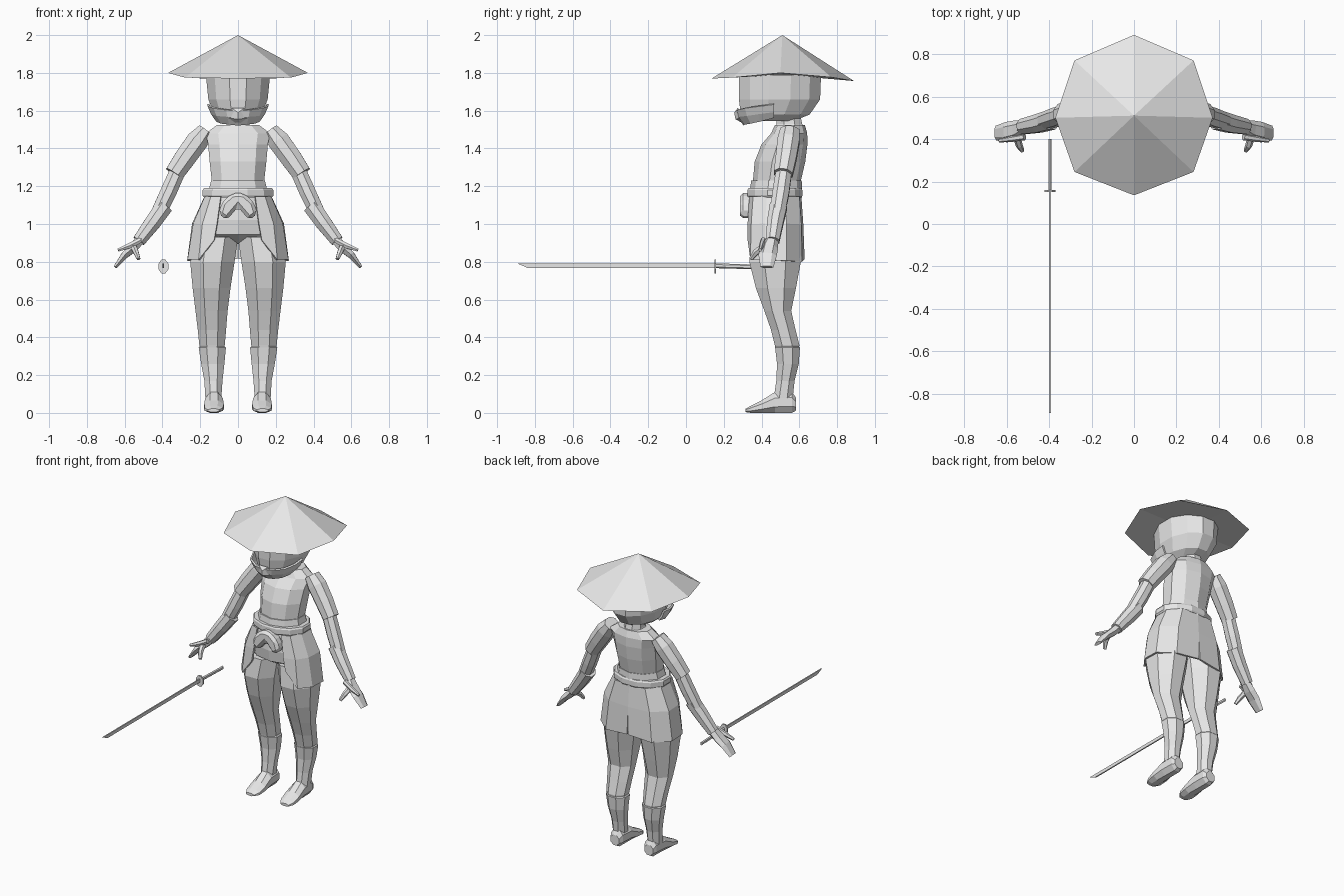
import bpy, bmesh, math
from mathutils import Vector

grey = bpy.data.materials.new("plain grey")
grey.diffuse_color = (0.8, 0.8, 0.8, 1)


def make(name, verts, faces, mirror=False, thick=0, bevel=0):
    """Mesh object with consistent normals and optional modifiers."""
    me = bpy.data.meshes.new(name)
    me.from_pydata([tuple(v) for v in verts], [], faces)
    bm = bmesh.new()
    bm.from_mesh(me)
    bmesh.ops.recalc_face_normals(bm, faces=bm.faces)
    bm.to_mesh(me)
    bm.free()
    me.materials.append(grey)
    ob = bpy.data.objects.new(name, me)
    bpy.context.collection.objects.link(ob)
    if thick:
        m = ob.modifiers.new("thickness", 'SOLIDIFY')
        m.thickness = thick
        m.offset = 0
    if bevel:
        m = ob.modifiers.new("bevel", 'BEVEL')
        m.width = bevel
        m.segments = 1
    if mirror:
        ob.modifiers.new("mirror", 'MIRROR')
    return ob


def skin(name, rings, closed=True, **kw):
    """Bridge rings of equal point count; closed rings get end caps."""
    n = len(rings[0])
    verts = [p for r in rings for p in r]
    faces = []
    for i in range(len(rings) - 1):
        for j in range(n if closed else n - 1):
            k = (j + 1) % n
            faces.append((i*n + j, i*n + k, (i+1)*n + k, (i+1)*n + j))
    if closed:
        faces.append(tuple(range(n)))
        faces.append(tuple((len(rings) - 1) * n + j for j in range(n)))
    return make(name, verts, faces, **kw)


def oval(n):
    """Unit polygon with flats front and sides, filling -1..1."""
    s = 1 / math.cos(math.pi / n)
    return [(s * math.cos((j + .5) * 2 * math.pi / n),
             s * math.sin((j + .5) * 2 * math.pi / n)) for j in range(n)]


def tower(name, rows, n=8, **kw):
    """Rows (z, x0, x1, y0, y1) lofted upwards."""
    return skin(name, [[((a + b)/2 + c*(b - a)/2, (d + e)/2 + s*(e - d)/2, z)
                        for c, s in oval(n)] for z, a, b, d, e in rows], **kw)


def limb(name, pts, n=8, **kw):
    """Points (x, y, z, half width, half depth) lofted along their path."""
    rings = []
    for i, (x, y, z, a, b) in enumerate(pts):
        p, q = pts[max(i - 1, 0)], pts[min(i + 1, len(pts) - 1)]
        d = (Vector(q[:3]) - Vector(p[:3])).normalized()
        u = Vector((0, 1, 0)).cross(d).normalized()
        v = d.cross(u)
        rings.append([Vector((x, y, z)) + u*a*c + v*b*s for c, s in oval(n)])
    return skin(name, rings, **kw)


# Hat: eight-sided cone with a nearly flat underside
rim = [(.37, .5, 1.80), (.28, .77, 1.777), (0, .89, 1.757), (-.28, .77, 1.777),
       (-.37, .5, 1.80), (-.28, .245, 1.775), (0, .135, 1.77), (.28, .245, 1.775)]
make("straw_hat", rim + [(0, .51, 2), (0, .51, 1.79)],
     [(i, (i + 1) % 8, 8) for i in range(8)] + [((i + 1) % 8, i, 9) for i in range(8)])

# Head and neck
tower("head", [(1.545, -.085, .085, .32, .57), (1.58, -.125, .125, .29, .655),
               (1.66, -.157, .157, .28, .71), (1.79, -.17, .17, .28, .715)], n=12)
tower("neck", [(1.48, -.085, .085, .46, .63), (1.53, -.06, .06, .48, .615),
               (1.60, -.055, .055, .48, .60)])

# Face mask: band round the jaw, with a nose wedge
skin("face_mask", [
    [(0, .27, 1.60), (.06, .275, 1.605), (.125, .315, 1.615), (.155, .39, 1.625), (.158, .465, 1.635)],
    [(0, .278, 1.565), (.055, .285, 1.57), (.11, .325, 1.575), (.138, .39, 1.585), (.142, .465, 1.595)],
    [(0, .31, 1.525), (.045, .315, 1.53), (.085, .345, 1.535), (.11, .39, 1.545), (.12, .465, 1.565)],
], closed=False, thick=.012, mirror=True)
make("mask_nose", [(-.035, .275, 1.615), (.035, .275, 1.615), (.05, .285, 1.56), (.02, .315, 1.525),
                   (-.02, .315, 1.525), (-.05, .285, 1.56), (0, .255, 1.59), (0, .262, 1.555)],
     [(0, 1, 6), (1, 2, 7, 6), (2, 3, 7), (3, 4, 7), (4, 5, 7), (5, 0, 6, 7), (0, 5, 4, 3, 2, 1)])

# Torso
tower("torso", [(1.15, -.15, .15, .355, .60), (1.22, -.138, .138, .36, .60),
                (1.33, -.15, .15, .37, .625), (1.42, -.158, .158, .405, .637),
                (1.48, -.17, .17, .455, .637), (1.525, -.11, .11, .475, .625)], n=10)

# Sash, belt and bow
tower("sash", [(1.12, -.165, .165, .34, .605), (1.18, -.155, .155, .345, .608),
               (1.23, -.142, .142, .352, .606)], n=10)
tower("belt", [(1.14, -.18, .18, .33, .61), (1.15, -.187, .187, .325, .616),
               (1.18, -.187, .187, .325, .616), (1.19, -.18, .18, .33, .61)], n=12)
bow = [(0, 1.165), (.035, 1.16), (.085, 1.115), (.103, 1.055), (.06, 1.02), (0, 1.09),
       (-.06, 1.02), (-.103, 1.055), (-.085, 1.115), (-.035, 1.16)]
skin("belt_bow", [[(x, y, z) for x, z in bow] for y in (.285, .36)], bevel=.018)

# Hips and split coat skirt
tower("hips", [(.895, -.10, .10, .43, .55), (.945, -.19, .19, .345, .59),
               (1.02, -.195, .195, .335, .60), (1.15, -.16, .16, .345, .60)], n=10)
skin("coat_skirt", [
    [(.09, .34, 1.145), (.14, .36, 1.145), (.17, .43, 1.145), (.172, .52, 1.145), (.11, .595, 1.145), (0, .605, 1.145)],
    [(.11, .332, 1.0), (.185, .35, 1.0), (.232, .42, 1.0), (.238, .53, 1.0), (.15, .605, 1.0), (0, .615, 1.0)],
    [(.125, .332, .915), (.205, .345, .81), (.262, .42, .81), (.264, .53, .805), (.17, .61, .80), (.004, .622, .815)],
], closed=False, thick=.012, mirror=True)

# Legs, shin wraps and feet
tower("leg", [(.30, .082, .185, .482, .595), (.36, .07, .205, .47, .60), (.44, .063, .213, .45, .58),
              (.54, .055, .225, .415, .557), (.66, .04, .24, .37, .582),
              (.80, .018, .253, .335, .608), (.93, .0, .235, .35, .60)], mirror=True)
tower("shin_wrap", [(.08, .088, .173, .465, .565), (.17, .082, .178, .478, .575),
                    (.26, .072, .195, .482, .597), (.345, .064, .208, .472, .603),
                    (.352, .07, .202, .478, .597)], mirror=True)
shoe = [(.582, .095, .16, .012, .08), (.56, .083, .17, 0, .115), (.47, .08, .174, 0, .11),
        (.40, .075, .179, 0, .066), (.345, .08, .176, 0, .038), (.315, .10, .16, .004, .022)]
skin("foot", [[((a + b)/2 + c*(b - a)/2, y, (d + e)/2 + s*(e - d)/2) for c, s in oval(8)]
              for y, a, b, d, e in shoe], mirror=True)

# Arms: sleeve, forearm, bracer, hand
limb("sleeve", [(.172, .55, 1.495, .042, .05), (.215, .543, 1.44, .058, .058),
                (.28, .53, 1.35, .056, .055), (.338, .515, 1.265, .05, .05)], mirror=True)
limb("forearm", [(.315, .52, 1.29, .042, .042), (.37, .502, 1.165, .043, .044),
                 (.42, .485, 1.06, .04, .04)], mirror=True)
limb("bracer", [(.39, .49, 1.095, .046, .046), (.45, .473, 1.01, .043, .043),
                (.525, .458, .91, .034, .036)], mirror=True)
limb("hand", [(.51, .458, .925, .026, .028), (.555, .442, .875, .024, .04),
              (.60, .432, .835, .019, .042), (.65, .428, .772, .009, .03)], n=6, mirror=True)
limb("thumb", [(.555, .42, .885, .016, .018), (.54, .37, .85, .014, .015),
               (.526, .345, .815, .009, .01)], n=6, mirror=True)
limb("finger", [(.515, .41, .915, .014, .014), (.575, .40, .885, .014, .012),
                (.635, .393, .862, .008, .008)], n=6, mirror=True)

# Sword: blade with slanted tip, guard and grip
X = -.395
edge = [(.155, .768), (.155, .79), (-.89, .79), (-.84, .768)]
skin("sword_blade", [[(X + dx, y, z) for y, z in edge] for dx in (-.004, .004)])
skin("sword_guard", [[(X + .026*c, y, .775 + .036*s) for c, s in oval(8)] for y in (.15, .16)])
skin("sword_grip", [[(X + .007*c, y, z + .011*s) for c, s in oval(6)]
                    for y, z in ((.155, .779), (.40, .772))])
